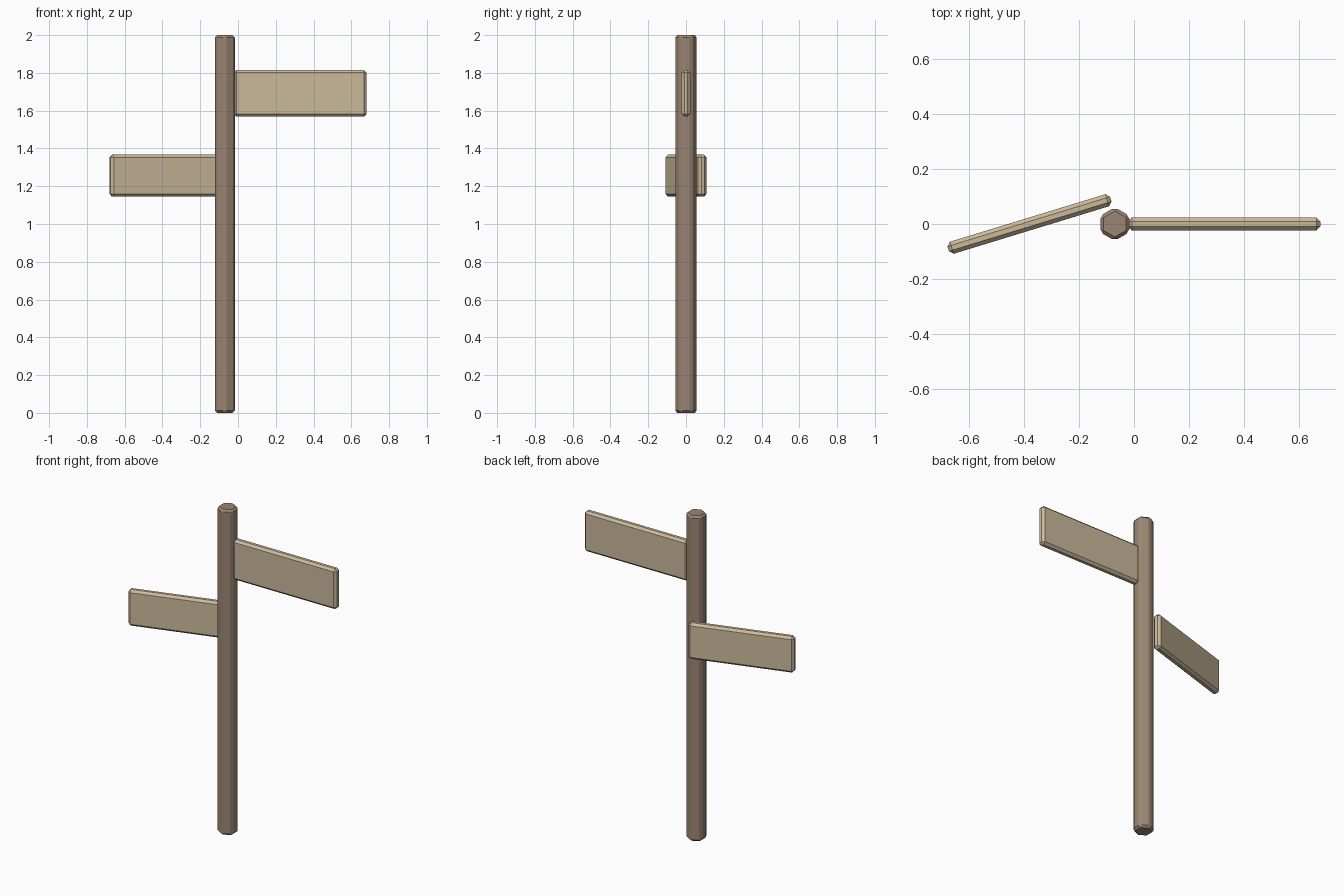
import bpy
import math

cube = bpy.data.objects.get("Cube")
if cube:
    bpy.data.objects.remove(cube, do_unlink=True)


def make_material(name, rgb):
    mat = bpy.data.materials.new(name)
    mat.use_nodes = True
    colour = (*rgb, 1)
    mat.diffuse_color = colour
    mat.node_tree.nodes["Principled BSDF"].inputs["Base Color"].default_value = colour
    return mat


def finish(name, mat, bevel):
    # Name, colour and chamfer the active object
    obj = bpy.context.object
    obj.name = name
    obj.data.materials.append(mat)
    mod = obj.modifiers.new("Chamfer", 'BEVEL')
    mod.width = bevel
    mod.segments = 1
    mod.limit_method = 'ANGLE'
    return obj


def board(name, mat, centre, size, turn=0):
    bpy.ops.mesh.primitive_cube_add(size=1, location=centre, rotation=(0, 0, turn))
    bpy.context.object.scale = size
    bpy.ops.object.transform_apply(location=False, rotation=False, scale=True)
    return finish(name, mat, 0.014)


post_wood = make_material("brown wood", (0.33, 0.24, 0.175))
board_wood = make_material("pale wood", (0.60, 0.49, 0.33))

# Six-sided post with chamfered edges
bpy.ops.mesh.primitive_cylinder_add(vertices=6, radius=0.061, depth=2, location=(-0.07, 0, 1))
finish("post", post_wood, 0.012)

# Sign boards, the lower one turned and fixed behind the post
board("upper_board", board_wood, (0.329, 0, 1.692), (0.702, 0.046, 0.248))
board("lower_board", board_wood, (-0.381, 0, 1.256), (0.62, 0.046, 0.222), math.radians(17))
